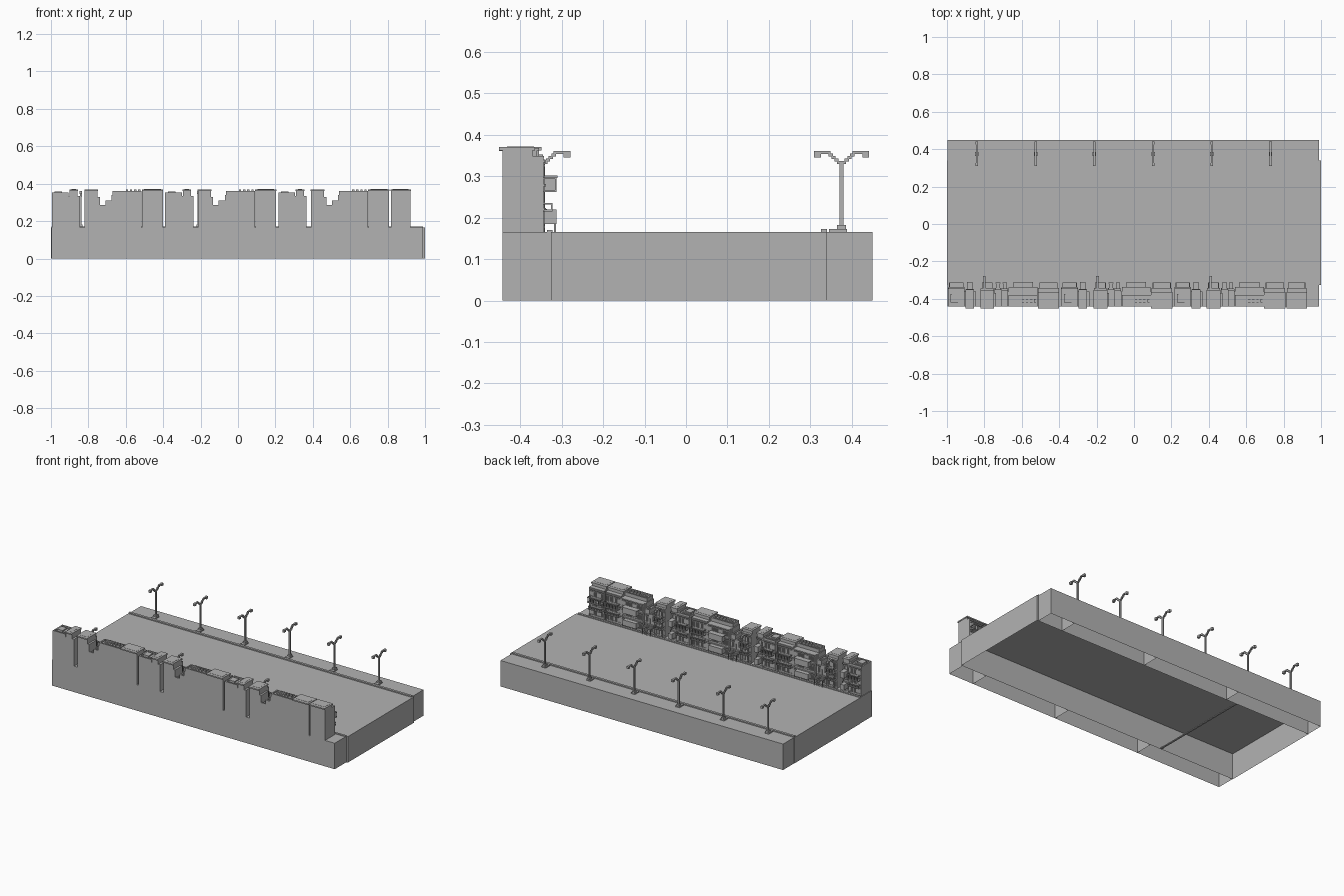
import bpy, bmesh
from mathutils import Matrix, Vector

cube = bpy.data.objects.get("Cube")
if cube:
    bpy.data.objects.remove(cube)

grey = bpy.data.materials.new("plain_grey")
grey.use_nodes = True
tone = (0.45, 0.45, 0.45, 1)
grey.diffuse_color = tone
grey.node_tree.nodes["Principled BSDF"].inputs["Base Color"].default_value = tone

GROUND = 0.165
PERIOD = 0.605
FRONT = -0.442     # plain wall along the outer edge
STREET = -0.35     # facades turned to the road


def box(bm, x, y, z, open_bottom=False):
    """Add a box given (min, max) pairs."""
    lo, hi = Vector((x[0], y[0], z[0])), Vector((x[1], y[1], z[1]))
    mat = Matrix.Translation((lo + hi) / 2) @ Matrix.Diagonal((*(hi - lo), 1))
    verts = bmesh.ops.create_cube(bm, size=1, matrix=mat)["verts"]
    if open_bottom:
        faces = {f for v in verts for f in v.link_faces}
        floor = [f for f in faces if f.calc_center_median().z < z[0] + 0.0001]
        bmesh.ops.delete(bm, geom=floor, context="FACES_ONLY")


def finish(bm, name):
    mesh = bpy.data.meshes.new(name)
    bm.to_mesh(mesh)
    bm.free()
    mesh.materials.append(grey)
    ob = bpy.data.objects.new(name, mesh)
    bpy.context.collection.objects.link(ob)
    return ob


# Hollow road deck and the two segmented pavements
bm = bmesh.new()
box(bm, (-1, 1), (-0.325, 0.34), (0, GROUND), True)
finish(bm, "road")
bm = bmesh.new()
box(bm, (-0.475, -0.465), (-0.325, 0.34), (0, 0.006))
finish(bm, "road_cross_bar")

cuts = [-0.998, -1 + PERIOD, -1 + 2 * PERIOD, -1 + 3 * PERIOD, 0.99]
for name, y in (("house_pavement", (FRONT, -0.325)), ("lamp_pavement", (0.34, 0.45))):
    bm = bmesh.new()
    for a, b in zip(cuts, cuts[1:]):
        box(bm, (a, b), y, (0, GROUND), True)
    finish(bm, name)

# Kerbs
bm = bmesh.new()
box(bm, (-0.998, 0.99), (0.325, 0.34), (GROUND, 0.172))
box(bm, (-0.998, 0.99), (-0.335, -0.322), (GROUND, 0.17))
finish(bm, "kerbs")


def window(bm, x, y, z, w, h):
    """Frame of four bars with a sill and a middle bar."""
    t = 0.003
    for s in (-1, 0, 1):
        box(bm, (x + s * w / 2 - t / 2, x + s * w / 2 + t / 2), (y, y + t), (z, z + h))
    for level in (z, z + h):
        box(bm, (x - w / 2 - t, x + w / 2 + t), (y, y + 0.005), (level - t / 2, level + t / 2))


def balcony(bm, x, y, z, h):
    """Slab, rail and balusters standing out over the street."""
    box(bm, x, y, (z, z + 0.005))
    box(bm, x, (y[1] - 0.004, y[1]), (z + h - 0.004, z + h))
    for side in x:
        box(bm, (side - 0.002, side + 0.002), y, (z + h - 0.004, z + h))
    count = max(2, int((x[1] - x[0]) / 0.01))
    for i in range(count + 1):
        px = x[0] + (x[1] - x[0]) * i / count
        box(bm, (px - 0.0015, px + 0.0015), (y[1] - 0.004, y[1]), (z, z + h))


def house(name, x, top, street=STREET, roof="cap", feature="balcony", roof_y=None):
    bm = bmesh.new()
    a, b = x
    mid, w = (a + b) / 2, b - a
    wall_top = top - 0.008
    back = roof_y or street
    if roof_y:   # taller rear part with a lower street-side wing
        box(bm, x, (FRONT, roof_y), (GROUND, wall_top))
        box(bm, x, (roof_y, street), (GROUND, wall_top - 0.02))
        box(bm, x, (roof_y, street + 0.006), (wall_top - 0.02, wall_top - 0.014))
    else:
        box(bm, x, (FRONT, street), (GROUND, wall_top))

    # Roof: overhanging slab or open parapet
    if roof == "cap":
        box(bm, (a - 0.002, b + 0.002), (FRONT - 0.009, back + 0.006), (wall_top, top))
        box(bm, (a + 0.01, b - 0.01), (FRONT + 0.01, back - 0.012), (top, top + 0.001))
    else:
        t = 0.008
        for px in ((a, a + t), (b - t, b)):
            box(bm, px, (FRONT, back), (wall_top, top))
        for py in ((FRONT, FRONT + t), (back - t, back)):
            box(bm, x, py, (wall_top, top))
        box(bm, (a + 0.022, b - 0.022), (FRONT + 0.025, back - 0.025), (wall_top, top - 0.002))

    # Storeys with string courses and window rows
    count = max(2, round(w / 0.028))
    storey = 0.058
    z = GROUND
    while z + storey < top - 0.01:
        box(bm, (a + 0.001, b - 0.001), (street, street + 0.007), (z + storey - 0.006, z + storey))
        for i in range(count):
            px = a + w * (i + 0.5) / count
            window(bm, px, street, z + 0.012, w / count * 0.55, 0.032)
        z += storey
    for px in (a + 0.003, b - 0.003):
        box(bm, (px - 0.003, px + 0.003), (street, street + 0.004), (GROUND, wall_top - 0.02))

    # Street-side extras
    inner = (a + 0.008, b - 0.008)
    out = (street, -0.312)
    if feature == "balcony":
        balcony(bm, inner, out, 0.262, 0.035)
        balcony(bm, inner, (street, -0.322), 0.215, 0.02)
    elif feature == "awning":
        for i in range(3):
            box(bm, inner, (street, -0.335 + i * 0.011), (0.215 - i * 0.006, 0.221 - i * 0.006))
        for px in inner:
            box(bm, (px - 0.002, px + 0.002), (-0.318, -0.314), (GROUND, 0.206))
    elif feature == "bay":
        box(bm, (mid - w * 0.3, mid + w * 0.3), out, (0.262, 0.298))
        box(bm, (mid - w * 0.34, mid + w * 0.34), (street, -0.31), (0.296, 0.301))
        box(bm, (mid - w * 0.3, mid + w * 0.3), out, (0.185, 0.22))
    finish(bm, name)


def row(start, label):
    """One repeat of the terrace."""
    def span(u, v):
        return (start + u, start + v)
    house(label + "_parapet_house", span(0.006, 0.095), 0.352, -0.345, "parapet", "balcony")
    house(label + "_narrow_tower", span(0.1, 0.143), 0.37, -0.355, "cap", "bay")
    house(label + "_wide_tower", span(0.18, 0.25), 0.368, -0.35, "cap", "balcony", -0.36)
    house(label + "_low_house", span(0.254, 0.292), 0.285, -0.35, "parapet", "awning")
    house(label + "_stepped_house", span(0.292, 0.326), 0.31, -0.352, "parapet", "awning")
    house(label + "_long_house", span(0.33, 0.485), 0.362, -0.345, "parapet", "bay", -0.38)
    house(label + "_tall_house", span(0.488, 0.598), 0.37, -0.348, "cap", "balcony", -0.37)

    # Infill walls, chimneys and roof boxes
    bm = bmesh.new()
    box(bm, span(0.143, 0.156), (FRONT, -0.36), (GROUND, 0.335))
    box(bm, span(0.092, 0.102), (FRONT, -0.36), (GROUND, 0.335))
    box(bm, span(0.25, 0.262), (FRONT, -0.37), (GROUND, 0.33))
    box(bm, span(0.325, 0.331), (FRONT, -0.36), (GROUND, 0.34))
    box(bm, span(0.02, 0.06), (-0.42, -0.375), (0.34, 0.357))
    for i in range(4):
        u = 0.4 + i * 0.022
        box(bm, span(u, u + 0.012), (-0.42, -0.4), (0.35, 0.368))
    finish(bm, label + "_chimneys_and_infill")


for n in range(3):
    row(-1 + n * PERIOD, "row_%d" % (n + 1))
house("end_tall_house", (0.817, 0.922), 0.37, -0.348, "cap", "balcony", -0.37)


def lamp_arm(bm, x, y, z, side):
    """Stepped arm rising to a hanging lamp head."""
    half = 0.005
    for i in range(4):
        p, q = sorted((y + side * i * 0.007, y + side * (i + 1.5) * 0.007))
        box(bm, (x - half, x + half), (p, q), (z + i * 0.006, z + i * 0.006 + 0.008))
    p, q = sorted((y + side * 0.026, y + side * 0.065))
    box(bm, (x - half, x + half), (p, q), (z + 0.024, z + 0.031))
    p, q = sorted((y + side * 0.05, y + side * 0.066))
    box(bm, (x - 0.007, x + 0.007), (p, q), (z + 0.016, z + 0.031))


# Double-armed street lamps
for n in range(6):
    x = -0.84 + n * 0.314
    bm = bmesh.new()
    box(bm, (x - 0.014, x + 0.014), (0.345, 0.388), (GROUND, 0.172))
    box(bm, (x - 0.009, x + 0.009), (0.364, 0.386), (0.172, 0.182))
    box(bm, (x - 0.0045, x + 0.0045), (0.3705, 0.3795), (0.182, 0.334))
    for side in (-1, 1):
        lamp_arm(bm, x, 0.375, 0.329, side)
    finish(bm, "street_lamp_%d" % (n + 1))

# Single-armed lamps on the terrace
for n in range(3):
    x = -0.8 + n * PERIOD
    bm = bmesh.new()
    box(bm, (x - 0.0045, x + 0.0045), (-0.35, -0.34), (GROUND, 0.334))
    lamp_arm(bm, x, -0.345, 0.329, 1)
    finish(bm, "wall_lamp_%d" % (n + 1))
